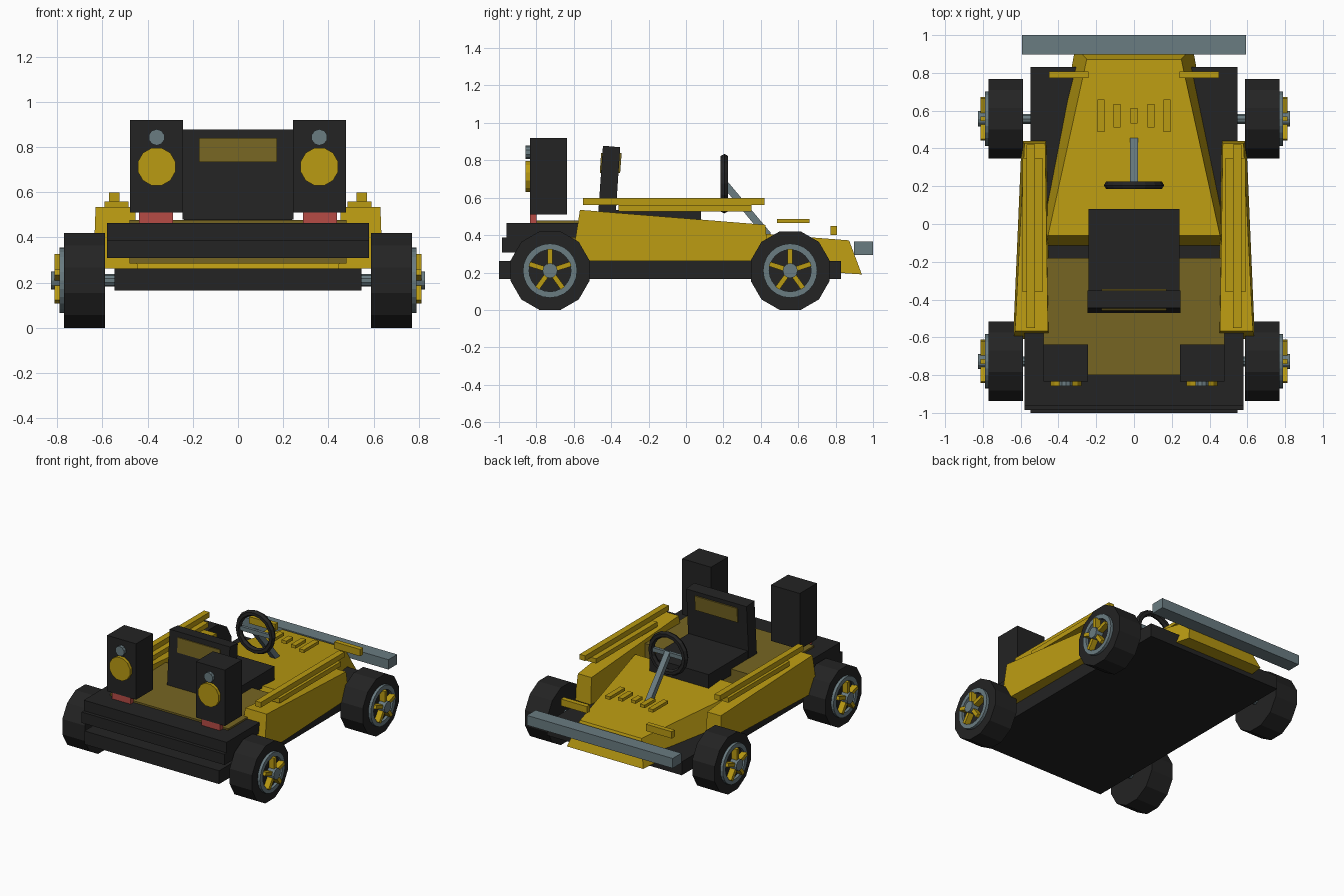
import bpy, bmesh, math
from mathutils import Matrix, Vector

if "Cube" in bpy.data.objects:
    bpy.data.objects.remove(bpy.data.objects["Cube"])


def material(name, r, g, b):
    m = bpy.data.materials.new(name)
    m.diffuse_color = (r, g, b, 1)
    m.use_nodes = True
    m.node_tree.nodes["Principled BSDF"].inputs["Base Color"].default_value = m.diffuse_color
    return m


GOLD = material("gold", 0.49, 0.325, 0.006)
OLIVE = material("dark_gold", 0.18, 0.13, 0.016)
BLACK = material("black", 0.017, 0.017, 0.017)
STEEL = material("steel", 0.143, 0.2, 0.22)
RED = material("red", 0.47, 0.07, 0.06)


def finish(name, bm, mat):
    bmesh.ops.recalc_face_normals(bm, faces=bm.faces)
    me = bpy.data.meshes.new(name)
    bm.to_mesh(me)
    bm.free()
    me.materials.append(mat)
    ob = bpy.data.objects.new(name, me)
    bpy.context.collection.objects.link(ob)
    return ob


def loft(name, mat, rings, closed=False):
    """Skin a row of equal cross-sections, capped or joined end to end."""
    bm = bmesh.new()
    rows = [[bm.verts.new(p) for p in ring] for ring in rings]
    n = len(rows[0])
    pairs = list(zip(rows, rows[1:]))
    if closed:
        pairs.append((rows[-1], rows[0]))
    else:
        bm.faces.new(rows[0])
        bm.faces.new(rows[-1][::-1])
    for a, b in pairs:
        for i in range(n):
            j = (i + 1) % n
            bm.faces.new((a[i], a[j], b[j], b[i]))
    return finish(name, bm, mat)


def box(name, mat, x, y, z):
    """Box from (min, max) ranges."""
    return loft(name, mat, [[(x[0], v, z[0]), (x[1], v, z[0]),
                             (x[1], v, z[1]), (x[0], v, z[1])] for v in y])


def side_box(name, mat, s, x, y, z):
    return box(name, mat, sorted((s * x[0], s * x[1])), y, z)


def cylinder(name, mat, start, end, radius, sides, turn=0.0):
    a, b = Vector(start), Vector(end)
    bm = bmesh.new()
    bmesh.ops.create_cone(bm, cap_ends=True, segments=sides, radius1=radius,
                          radius2=radius, depth=(b - a).length,
                          matrix=Matrix.Rotation(turn, 4, 'Z'))
    rot = (b - a).to_track_quat('Z', 'Y').to_matrix().to_4x4()
    bmesh.ops.transform(bm, matrix=Matrix.Translation((a + b) / 2) @ rot, verts=bm.verts)
    return finish(name, bm, mat)


# Chassis, rear engine housing and deck
box("chassis", BLACK, (-.547, .547), (-1, .83), (.165, .263))
box("rear_housing", BLACK, (-.58, .58), (-.96, -.575), (.387, .465))
box("rear_bumper", BLACK, (-.58, .58), (-.985, -.8), (.308, .387))
box("deck", OLIVE, (-.48, .48), (-.8, -.18), (.285, .477))
box("front_bumper", STEEL, (-.592, .592), (.898, 1), (.293, .365))

# Wedge-shaped hood
loft("hood", GOLD, [
    [(-.5, -.115, .262), (.5, -.115, .262), (.455, -.06, .445), (-.455, -.06, .445)],
    [(-.31, .94, .19), (.31, .94, .19), (.25, .872, .372), (-.25, .872, .372)]])

# Hood slats
for x, half in ((-.175, .087), (-.09, .061), (0, .04), (.09, .061), (.175, .087)):
    box("hood_slat", GOLD, (x - .019, x + .019), (.573 - half, .573 + half), (.465, .487))

for s in (-1, 1):
    # Side pods with stacked rails
    loft("side_pod", GOLD, [
        [(s * .445, -.61, .263), (s * .64, -.61, .263),
         (s * .63, -.567, .535), (s * .455, -.567, .535)],
        [(s * .465, .44, .263), (s * .595, .44, .263),
         (s * .58, .425, .455), (s * .47, .425, .455)]])
    side_box("lower_rail", GOLD, s, (.485, .59), (-.36, .35), (.525, .56))
    side_box("upper_rail", GOLD, s, (.525, .57), (-.55, .42), (.56, .598))
    side_box("front_marker", GOLD, s, (.24, .45), (.773, .808), (.4, .45))

    # Speaker towers
    side_box("speaker_cabinet", BLACK, s, (.243, .478), (-.835, -.637), (.51, .92))
    side_box("tail_light", RED, s, (.288, .437), (-.835, -.8), (.465, .512))
    cylinder("speaker_woofer", GOLD, (s * .36, -.83, .713), (s * .36, -.858, .713), .086, 12, math.pi / 12)
    cylinder("speaker_tweeter", STEEL, (s * .36, -.83, .843), (s * .36, -.858, .843), .036, 10)

# Seat
box("seat_cushion", BLACK, (-.24, .24), (-.4, .08), (.43, .535))
loft("seat_back", BLACK, [
    [(-.245, -.472, .48), (.245, -.472, .48), (.245, -.378, .48), (-.245, -.378, .48)],
    [(-.245, -.444, .878), (.245, -.444, .878), (.245, -.352, .87), (-.245, -.352, .87)]])
loft("seat_back_panel", OLIVE, [
    [(-.172, -.461, .733), (.172, -.461, .733), (.172, -.352, .733), (-.172, -.352, .733)],
    [(-.172, -.454, .84), (.172, -.454, .84), (.172, -.344, .84), (-.172, -.344, .84)]])

# Steering wheel: hexagonal section swept round a vertical circle
rings = []
for i in range(16):
    a = math.tau * i / 16
    ring = []
    for k in range(6):
        b = math.tau * k / 6
        r = .137 + .022 * math.cos(b)
        ring.append((r * math.cos(a), .205 + .024 * math.sin(b), .675 + r * math.sin(a)))
    rings.append(ring)
loft("steering_wheel", BLACK, rings, closed=True)
box("steering_crossbar", STEEL, (-.125, .125), (.195, .217), (.66, .69))
loft("steering_column", STEEL, [
    [(-.02, .2, .655), (.02, .2, .655), (.02, .215, .695), (-.02, .215, .695)],
    [(-.02, .42, .39), (.02, .42, .39), (.02, .455, .41), (-.02, .455, .41)]])

# Wheels
Z = .21
for y in (-.727, .557):
    cylinder("axle", STEEL, (-.62, y, Z), (.62, y, Z), .028, 10)
    for s in (-1, 1):
        cylinder("tyre", BLACK, (s * .588, y, Z), (s * .77, y, Z),
                 .21 / math.cos(math.pi / 12), 12, math.pi / 12)
        # Rim ring, a rectangular section swept round the axle
        rings = []
        for i in range(24):
            a = math.tau * i / 24
            rings.append([(s * x, y + r * math.cos(a), Z + r * math.sin(a))
                          for x, r in ((.76, .145), (.79, .145), (.79, .112), (.76, .112))])
        loft("rim", STEEL, rings, closed=True)
        # Five spokes
        for i in range(5):
            a = math.pi / 2 + math.tau * i / 5
            c, n = math.cos(a), math.sin(a)
            loft("spoke", GOLD, [
                [(s * x, y + r * c - w * n, Z + r * n + w * c)
                 for x, w in ((.768, -.013), (.812, -.013), (.812, .013), (.768, .013))]
                for r in (.02, .116)])
        cylinder("hub", STEEL, (s * .765, y, Z), (s * .827, y, Z), .04, 12)
